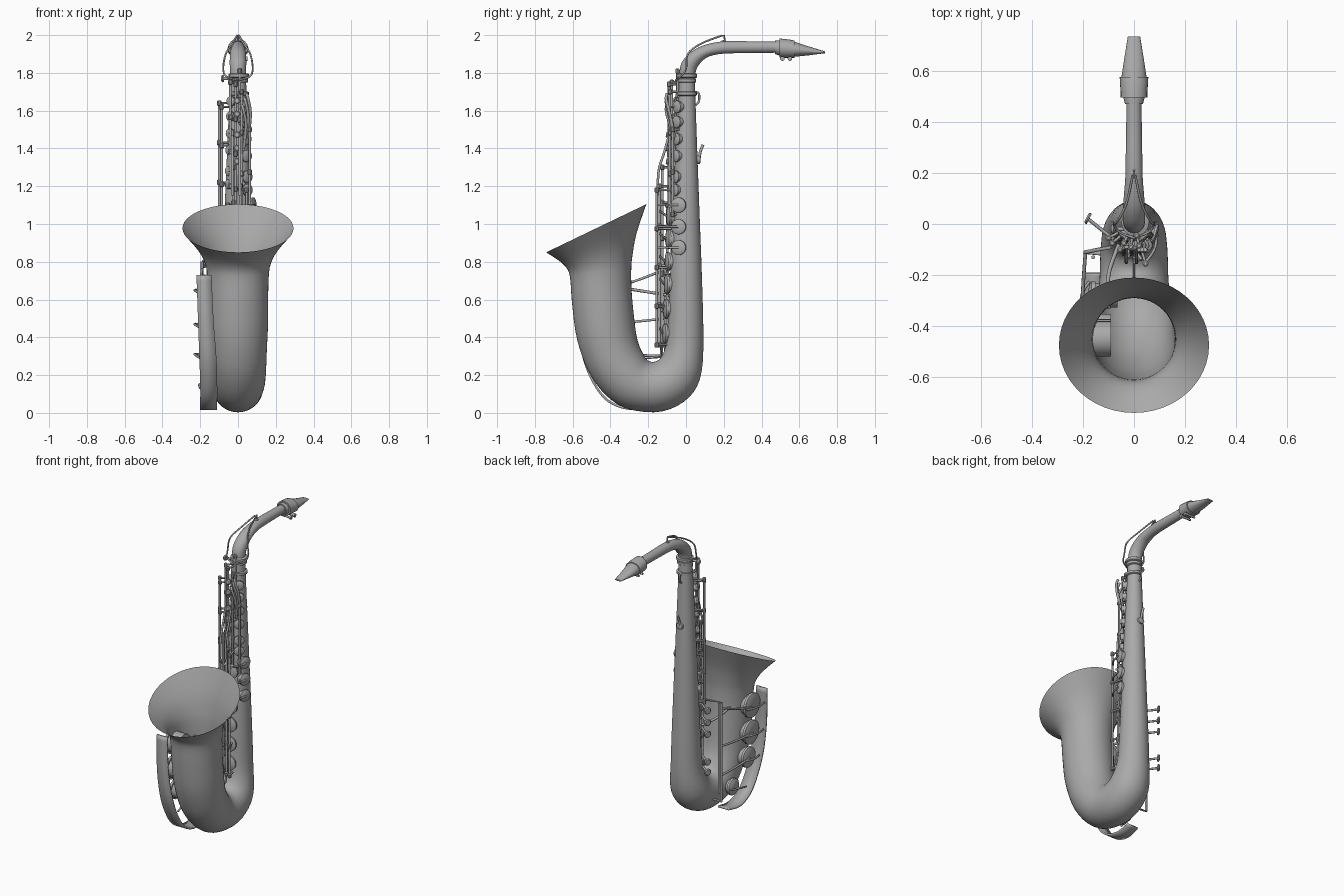
import bpy, bmesh, math
from mathutils import Vector

cube = bpy.data.objects.get("Cube")
if cube:
    bpy.data.objects.remove(cube, do_unlink=True)

metal = bpy.data.materials.new("plain grey metal")
metal.use_nodes = True
GREY = (0.4, 0.4, 0.4, 1)
metal.diffuse_color = GREY
metal.node_tree.nodes["Principled BSDF"].inputs["Base Color"].default_value = GREY


def finish(name, bm, angle=35):
    bmesh.ops.recalc_face_normals(bm, faces=bm.faces[:])
    mesh = bpy.data.meshes.new(name)
    bm.to_mesh(mesh)
    bm.free()
    mesh.materials.append(metal)
    ob = bpy.data.objects.new(name, mesh)
    bpy.context.collection.objects.link(ob)
    bpy.ops.object.select_all(action='DESELECT')
    ob.select_set(True)
    bpy.context.view_layer.objects.active = ob
    bpy.ops.object.shade_smooth_by_angle(angle=math.radians(angle))
    return ob


def catmull(points, steps):
    """Smooth a list of equal-length tuples."""
    out = []
    for i in range(len(points) - 1):
        a, b = points[max(i - 1, 0)], points[i]
        c, d = points[i + 1], points[min(i + 2, len(points) - 1)]
        for s in range(steps):
            t = s / steps
            out.append(tuple(
                0.5 * (2 * q + (r - p) * t + (2 * p - 5 * q + 4 * r - u) * t * t
                       + (3 * q - p - 3 * r + u) * t ** 3)
                for p, q, r, u in zip(a, b, c, d)))
    return out + [points[-1]]


def loft(name, sections, n=40, caps=(True, True)):
    """Join ellipses; each is given by two opposite (y, z) points and a half width."""
    bm = bmesh.new()
    rings = []
    for oy, oz, iy, iz, *w in sections:
        o, i = Vector((0, oy, oz)), Vector((0, iy, iz))
        mid, half = (o + i) / 2, (o - i) / 2
        width = w[0] if w else half.length
        rings.append([bm.verts.new(mid + half * math.cos(k * math.tau / n)
                      + Vector((width, 0, 0)) * math.sin(k * math.tau / n)) for k in range(n)])
    for a, b in zip(rings, rings[1:]):
        for k in range(n):
            bm.faces.new((a[k], a[(k + 1) % n], b[(k + 1) % n], b[k]))
    for ring, cap in zip((rings[0], rings[-1]), caps):
        if cap:
            bm.faces.new(ring)
    return finish(name, bm)


def wire(name, points, radius, smooth=True, n=8):
    """Round bar along a path."""
    pts = [Vector(p) for p in (catmull(points, 5) if smooth and len(points) > 2 else points)]
    bm = bmesh.new()
    rings = []
    for k, p in enumerate(pts):
        t = (pts[min(k + 1, len(pts) - 1)] - pts[max(k - 1, 0)]).normalized()
        side = t.cross(Vector((0.31, 0.9, 0.2))).normalized()
        up = t.cross(side)
        rings.append([bm.verts.new(p + radius * (side * math.cos(j * math.tau / n)
                      + up * math.sin(j * math.tau / n))) for j in range(n)])
    for a, b in zip(rings, rings[1:]):
        for j in range(n):
            bm.faces.new((a[j], a[(j + 1) % n], b[(j + 1) % n], b[j]))
    bm.faces.new(rings[0])
    bm.faces.new(rings[-1])
    return finish(name, bm, 50)


def lathe(name, base, axis, profile, n=24):
    """Turn (radius, height) points about an axis."""
    rot = Vector(axis).to_track_quat('Z', 'Y')
    bm = bmesh.new()
    rings = [[bm.verts.new(Vector(base) + rot @ Vector((r * math.cos(k * math.tau / n),
              r * math.sin(k * math.tau / n), h))) for k in range(n)] for r, h in profile]
    for a, b in zip(rings, rings[1:]):
        for k in range(n):
            bm.faces.new((a[k], a[(k + 1) % n], b[(k + 1) % n], b[k]))
    bm.faces.new(rings[0])
    bm.faces.new(rings[-1])
    return finish(name, bm)


def pad(name, base, axis, r, h):
    lathe(name, base, axis, [(r * .85, -.02), (r * .85, h * .4), (r, h * .4), (r, h * .8),
                             (r * .8, h), (r * .3, h * 1.1)])


def body_radius(z):
    return .046 + .035 * (1.7 - z)


# Main tube, bow and flared bell
horn = [(.047, 1.79, -.037, 1.79), (.052, 1.6, -.045, 1.6), (.07, 1.1, -.07, 1.1),
        (.085, .7, -.085, .7), (.092, .4, -.1, .42), (.083, .22, -.115, .33),
        (.04, .11, -.135, .29), (-.05, .035, -.155, .275), (-.17, .003, -.18, .27),
        (-.32, .025, -.205, .28), (-.42, .09, -.225, .31), (-.5, .19, -.245, .35),
        (-.55, .3, -.26, .4), (-.585, .43, -.272, .48), (-.605, .6, -.287, .63),
        (-.612, .7, -.29, .75), (-.625, .755, -.284, .83), (-.665, .8, -.262, .95),
        (-.74, .85, -.21, 1.105)]
loft("body_and_bell", catmull(horn, 3), 48, (True, False))

# Neck and mouthpiece
neck = [(.047, 1.78, -.037, 1.78), (.06, 1.83, -.025, 1.85), (.1, 1.875, .02, 1.905),
        (.15, 1.895, .09, 1.945), (.22, 1.903, .2, 1.967), (.35, 1.905, .35, 1.967),
        (.49, 1.907, .49, 1.965)]
loft("neck", catmull(neck, 4), 32)
loft("mouthpiece", [(.47, 1.9, .47, 1.97), (.5, 1.89, .5, 1.972, .043),
                    (.57, 1.885, .57, 1.966, .05), (.65, 1.893, .65, 1.94, .038),
                    (.735, 1.904, .735, 1.914, .024)], 24)
loft("ligature", [(.495, 1.882, .495, 1.982, .052), (.515, 1.88, .515, 1.98, .052),
                  (.55, 1.88, .55, 1.976, .055), (.575, 1.88, .575, 1.97, .056)], 24)
for y in (.51, .55):
    wire("ligature_screw", [(-.03, y, 1.875), (.05, y, 1.875)], .007)
    lathe("ligature_screw_head", (.035, y, 1.875), (1, 0, 0), [(.012, 0), (.012, .014)], 12)

# Collars, clamp screw, hooks at the back
for z, r in ((1.69, .052), (1.76, .049), (1.785, .054)):
    lathe("collar", (.005, .005, z), (0, 0, 1), [(r - .006, -.012), (r, -.008), (r, .008), (r - .006, .012)])
wire("clamp_screw", [(-.02, -.02, 1.77), (-.08, -.02, 1.77)], .008)
lathe("clamp_screw_head", (-.075, -.02, 1.77), (-1, 0, 0), [(.017, 0), (.02, .006), (.012, .016)], 12)
wire("strap_loop", [(0, .045, 1.7), (0, .068, 1.69), (0, .068, 1.65), (0, .05, 1.63)], .006)
wire("thumb_hook", [(0, .05, 1.35), (0, .07, 1.35), (0, .075, 1.38), (0, .09, 1.42)], .008)
lathe("thumb_rest", (0, .055, 1.34), (0, 1, 0), [(.022, 0), (.022, .018), (.014, .022)], 16)

# Octave key: a loop round the neck joined above it
for s in (-1, 1):
    wire("octave_loop", [(0, -.055, 1.76), (s * .06, -.03, 1.78), (s * .078, .0, 1.82),
                         (s * .065, .01, 1.9), (s * .03, .08, 1.955), (s * .005, .19, 1.998)], .005)
wire("octave_tip", [(0, .18, 1.995), (0, .203, 1.998), (0, .205, 1.965)], .005, False)
pad("octave_pad", (0, .2, 1.962), (0, 0, 1), .012, .01)

# Hinge rods with posts and joint sleeves: x, y, bottom, top
rods = [(-.1, -.055, .8, 1.64), (-.085, -.075, .8, 1.62), (-.04, -.075, 1.2, 1.75),
        (-.012, -.09, 1.0, 1.74), (.02, -.085, 1.05, 1.7), (.01, -.045, 1.55, 1.81),
        (.045, -.155, .36, 1.18), (.012, -.14, .36, 1.2), (-.025, -.125, .36, 1.3),
        (.062, -.07, 1.05, 1.5), (-.055, -.1, .36, 1.1)]
for x, y, z0, z1 in rods:
    wire("hinge_rod", [(x, y, z0), (x, y, z1)], .007)
    count = max(2, round((z1 - z0) / .2))
    for k in range(count + 1):
        z = z0 + (z1 - z0) * k / count
        f = body_radius(z) / math.hypot(x, y) * .9
        wire("post", [(x, y, z), (x * f, y * f, z)], .006)
        lathe("sleeve", (x, y, z - .014), (0, 0, 1), [(.007, 0), (.012, .004), (.012, .024), (.007, .028)], 10)

# Key cups down the tube
for k, z in enumerate((1.18, 1.25, 1.36, 1.45, 1.54, 1.62)):
    for a, r in ((40, .033), (-38, .026)):
        d = Vector((math.sin(math.radians(a)), -math.cos(math.radians(a)), 0))
        p = d * body_radius(z) + Vector((0, 0, z + (.03 if a < 0 else 0)))
        pad("upper_key_cup", p, d, r, .022)
        wire("upper_key_arm", [p + d * .02, (.02 if a > 0 else -.04, -.08, p.z)], .005)
for z in (.42, .55, .68, .8, .92, 1.04):
    pad("lower_key_cup", (0, -body_radius(z), z), (.15, -1, 0), .052, .03)
    wire("lower_key_arm", [(0, -body_radius(z) - .03, z), (.03, -.14, z + .03)], .006)
for z in (.875, .985, 1.1):
    pad("side_key_cup", (.065, -.035, z), (1, -.3, 0), .04, .025)
    wire("side_key_arm", [(.09, -.04, z), (.08, -.1, z), (.045, -.15, z)], .006)

# Finger pearls and curved levers
for z in (1.33, 1.4, 1.47, 1.58, 1.65):
    lathe("finger_pearl", (-.005, -.088, z), (0, -1, .15), [(.016, 0), (.018, .012), (.012, .018)], 14)
for k, z in enumerate((1.6, 1.64, 1.66)):
    x = .03 + k * .012
    wire("palm_lever", [(x, -.06, z - .2), (x + .012, -.085, z - .08), (x, -.105, z), (x - .01, -.1, z + .03)], .008)
for x in (-.03, .01):
    wire("long_lever", [(x, -.15, 1.15), (x, -.145, 1.28), (x, -.115, 1.38), (x, -.09, 1.47)], .007)

# Side touches at the right hand
for z in (.62, .7, .78, .36, .43):
    wire("touch_arm", [(-.08, -.06, z), (-.13, -.02, z), (-.18, .02, z + .01)], .007)
    lathe("touch_plate", (-.175, .02, z + .01), (-1, .5, 0), [(.022, 0), (.024, .006), (.018, .012)], 14)

# Bell key frame rods
wire("bell_key_frame", [(-.09, -.09, .8), (-.19, -.11, .8), (-.19, -.11, .12), (-.08, -.12, .12)], .008, False)
wire("bell_key_rod", [(-.16, -.13, .16), (-.16, -.13, .78)], .008)
for z, y, zp in ((.76, -.42, .65), (.5, -.43, .47), (.3, -.4, .31)):
    wire("bell_key_lever", [(-.19, -.11, z), (-.2, -.25, (z + zp) / 2), (-.205, y, zp)], .007)

# Bell key cups, chimneys and guard
for y, z, r in ((-.45, .65, .082), (-.44, .47, .08), (-.41, .31, .068), (-.28, .15, .055)):
    x = -.15 if z > .3 else -.125
    lathe("tone_hole", (x + .06, y, z), (-1, 0, 0), [(r * .85, 0), (r * .85, .07)])
    pad("bell_key_cup", (x - .01, y, z), (-1, 0, 0), r, .04)
    wire("guard_bar", [(x - .05, y + r, z), (x - .08, y, z), (-.2, y - r - .03, z - .02)], .006)
path = catmull([(-.57, .73, -.22, -.14), (-.575, .5, -.212, -.13), (-.55, .3, -.205, -.115),
                (-.49, .15, -.2, -.11), (-.41, .055, -.2, -.11), (-.3, .016, -.2, -.11),
                (-.19, .03, -.19, -.11)], 5)
bm = bmesh.new()
edges = [[bm.verts.new((x, y, z)) for x in (xa, xb)] for y, z, xa, xb in path]
for a, b in zip(edges, edges[1:]):
    bm.faces.new((a[0], a[1], b[1], b[0]))
guard = finish("bell_key_guard", bm)
guard.modifiers.new("thickness", 'SOLIDIFY').thickness = .012

# Braces between bell, bow and body
wire("bow_brace", [(0, -.24, .285), (0, -.13, .295), (0, -.13, .37)], .005, False)
wire("bell_brace", [(-.06, -.08, .62), (-.1, -.2, .64), (-.1, -.33, .66)], .008)
